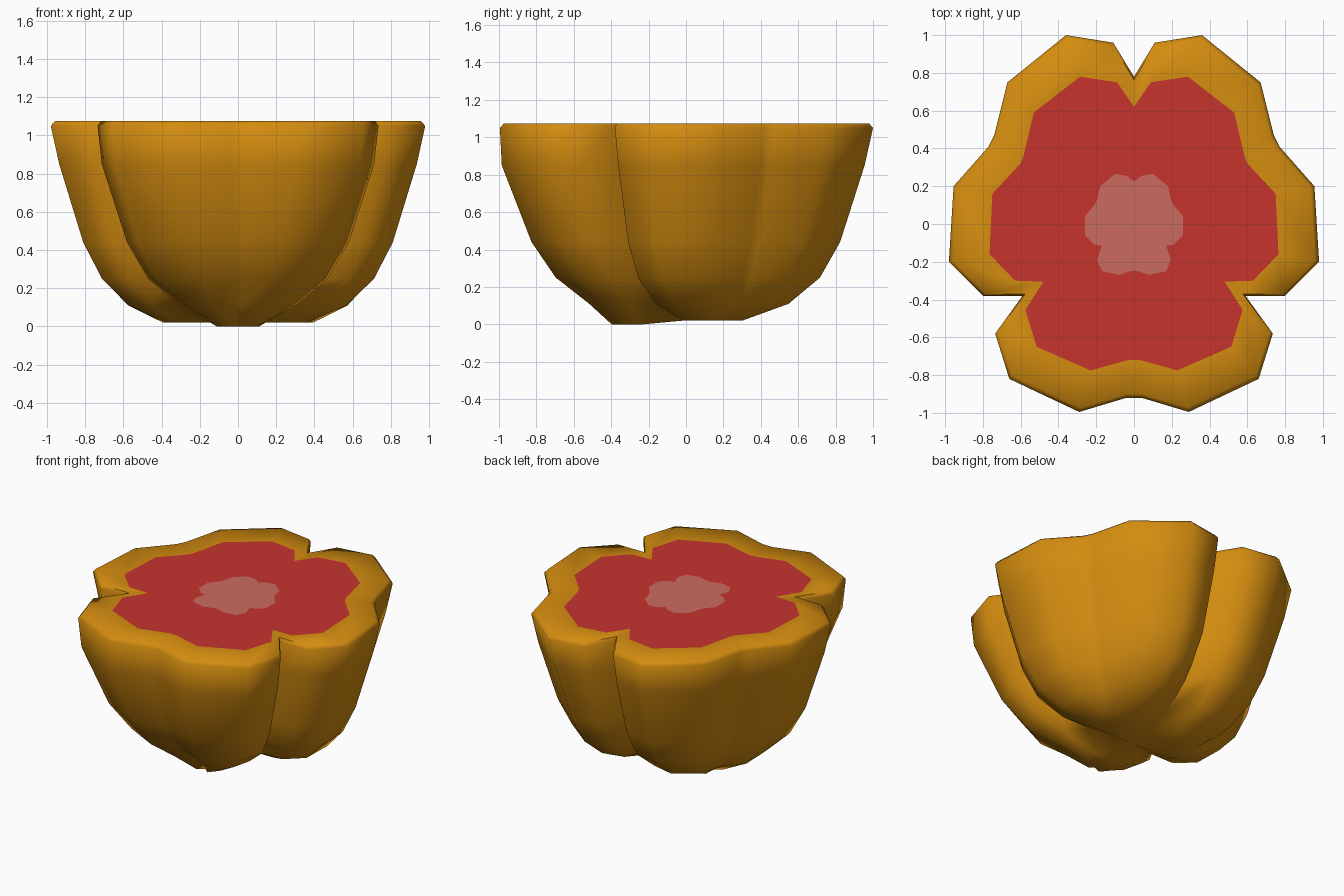
import bpy, bmesh, math

if "Cube" in bpy.data.objects:
    bpy.data.objects.remove(bpy.data.objects["Cube"])

# Right half of each outline, clockwise from the back seam (x = 0)
RIM = [(0, .78), (.11, .96), (.36, 1), (.67, .75), (.74, .47), (.77, .41), (.955, .20),
       (.98, -.20), (.80, -.38), (.59, -.38), (.735, -.58), (.66, -.82), (.29, -.995), (.04, -.92)]
FLESH = [(0, .62), (.09, .75), (.285, .78), (.53, .59), (.585, .36), (.60, .32), (.75, .16),
         (.765, -.16), (.63, -.30), (.48, -.305), (.575, -.455), (.515, -.65), (.23, -.775), (.03, -.72)]
CORE = [(0, .225), (.04, .255), (.10, .265), (.18, .20), (.195, .13), (.21, .10), (.26, .04),
        (.26, -.06), (.21, -.11), (.17, -.115), (.195, -.19), (.17, -.25), (.08, -.27), (.02, -.25)]
TOP = 1.075
SEAMS = (0, 9, 18)                      # outline indices where lobes meet
LEVELS = [1.05, .85, .44, .25, .11, .02]
SEAM = [1, .95, .79, .64, .42, .04]     # shrink of the seams, level by level
SIDE = ([1, .955, .83, .74, .62, .45], [1, .955, .82, .70, .50, .20])   # along, across
FRONT = ([1, .99, .83, .70, .52, .40], [1, .97, .79, .64, .41, .15])
LOBES = [(0, 9, 30, SIDE), (9, 18, -90, FRONT), (18, 27, 150, SIDE)]


def mirrored(half):
    return half + [(-x, y) for x, y in reversed(half[1:])]


def material(name, rgb):
    m = bpy.data.materials.new(name)
    m.diffuse_color = (*rgb, 1)
    m.use_nodes = True
    m.node_tree.nodes["Principled BSDF"].inputs["Base Color"].default_value = m.diffuse_color
    return m


def finish(bm, name, mat):
    bmesh.ops.remove_doubles(bm, verts=bm.verts, dist=.0005)
    me = bpy.data.meshes.new(name)
    bm.to_mesh(me)
    bm.free()
    ob = bpy.data.objects.new(name, me)
    bpy.context.collection.objects.link(ob)
    me.materials.append(mat)
    bpy.context.view_layer.objects.active = ob
    ob.select_set(True)
    bpy.ops.object.shade_smooth_by_angle(angle=math.radians(60))
    ob.select_set(False)


def ring(bm, pts, z):
    return [bm.verts.new((x, y, z)) for x, y in pts]


def bridge(bm, a, b, closed=True):
    n = len(a)
    for i in range(n if closed else n - 1):
        j = (i + 1) % n
        bm.faces.new((a[i], a[j], b[j], b[i]))


rim, flesh, core = mirrored(RIM), mirrored(FLESH), mirrored(CORE)
skin_mat = material("orange skin", (.66, .265, .005))
flesh_mat = material("red flesh", (.57, .033, .027))
core_mat = material("pale core", (.60, .148, .118))

# Skin: cut rim with a small chamfer, then three lobes tapering to the base
bm = bmesh.new()
inner = ring(bm, flesh, TOP)
outer = ring(bm, [(x * .978, y * .978) for x, y in rim], TOP)
edge = ring(bm, rim, LEVELS[0])
bridge(bm, inner, outer)
bridge(bm, outer, edge)
for start, end, angle, (along, across) in LOBES:
    c, s = math.cos(math.radians(angle)), math.sin(math.radians(angle))
    prev = None
    for k, z in enumerate(LEVELS):
        row = []
        for i in range(start, end + 1):
            i %= 27
            x, y = rim[i]
            if i in SEAMS:
                row.append(bm.verts.new((x * SEAM[k], y * SEAM[k], z)))
            else:
                u = (x * c + y * s) * along[k]
                v = (y * c - x * s) * across[k]
                low = 0 if k == 5 and angle == -90 else z
                row.append(bm.verts.new((u * c - v * s, u * s + v * c, low)))
        if prev:
            bridge(bm, prev, row, False)
        prev = row
    bm.faces.new(prev)
# Small plug where the three seams meet underneath
bm.faces.new(ring(bm, [(rim[i][0] * SEAM[5], rim[i][1] * SEAM[5]) for i in SEAMS], LEVELS[5]))
finish(bm, "lobed_skin", skin_mat)

# Red cut flesh around the core
bm = bmesh.new()
bridge(bm, ring(bm, core, TOP), ring(bm, flesh, TOP))
finish(bm, "cut_flesh", flesh_mat)

# Pale core in the middle
bm = bmesh.new()
bm.faces.new(ring(bm, core[::-1], TOP))
finish(bm, "pale_core", core_mat)
